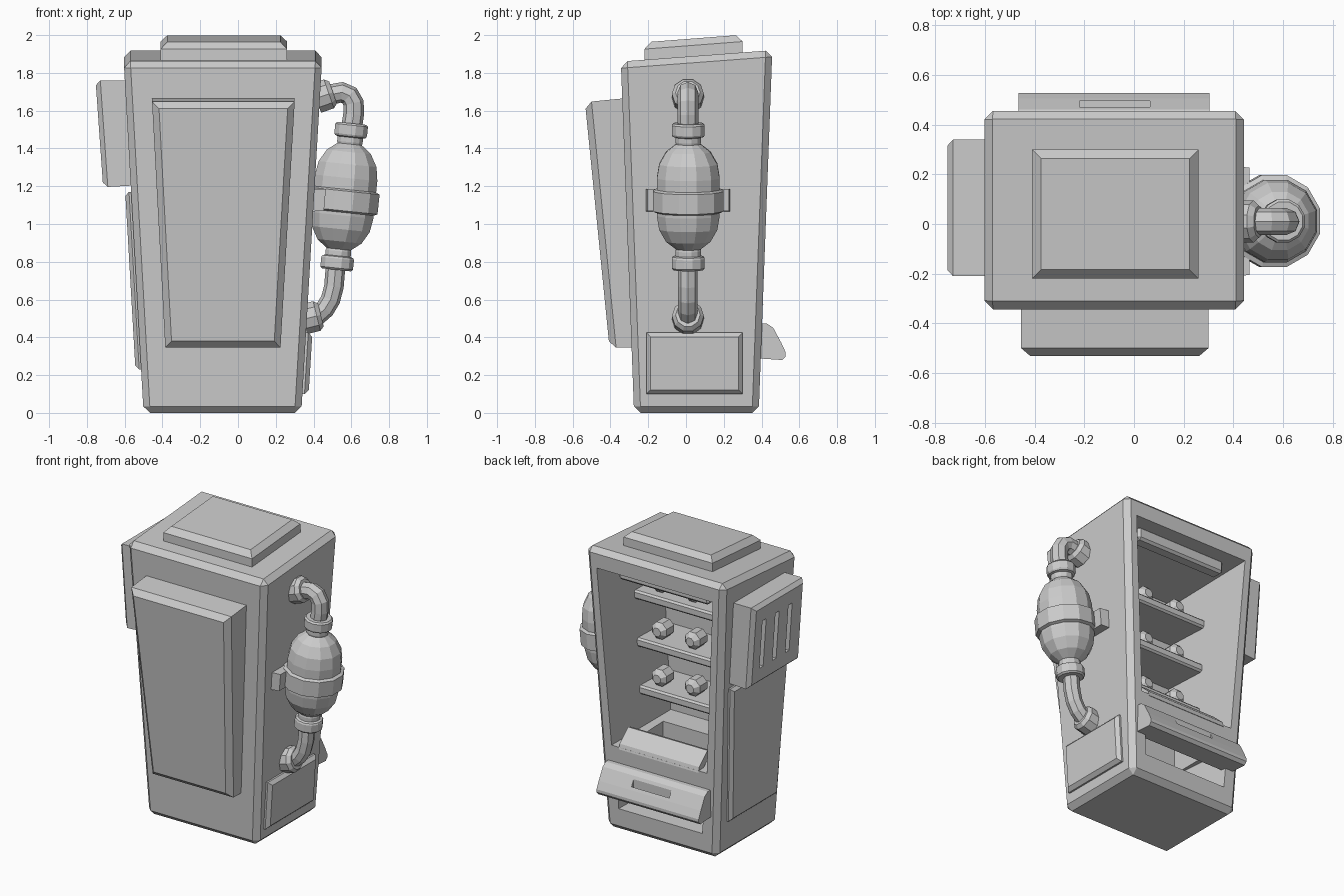
import bpy, bmesh, math
from mathutils import Vector, Matrix

if "Cube" in bpy.data.objects:
    bpy.data.objects.remove(bpy.data.objects["Cube"])


def finish(name, bm):
    bmesh.ops.recalc_face_normals(bm, faces=bm.faces[:])
    me = bpy.data.meshes.new(name)
    bm.to_mesh(me)
    bm.free()
    ob = bpy.data.objects.new(name, me)
    bpy.context.collection.objects.link(ob)
    return ob


def block(name, base, tip, bevel=0.0, tip_only=True):
    """Six-sided block from a base quad to a tip quad, chamfered at the tip or all over."""
    bm = bmesh.new()
    a = [bm.verts.new(p) for p in base]
    b = [bm.verts.new(p) for p in tip]
    bm.faces.new(a)
    top = bm.faces.new(b)
    for i in range(4):
        j = (i + 1) % 4
        bm.faces.new((a[i], a[j], b[j], b[i]))
    bmesh.ops.recalc_face_normals(bm, faces=bm.faces[:])
    if bevel:
        edges = top.edges[:] if tip_only else bm.edges[:]
        bmesh.ops.bevel(bm, geom=edges, offset=bevel, segments=1, affect='EDGES')
    return finish(name, bm)


def box(name, x0, x1, y0, y1, z0, z1, bevel=0.0):
    q = lambda z: [(x0, y0, z), (x1, y0, z), (x1, y1, z), (x0, y1, z)]
    return block(name, q(z0), q(z1), bevel, False)


def wall_x(x_low, x_high, z0, z1, low, high):
    """Quad on a leaning side wall: y ranges low at z0 and high at z1."""
    return [(x_low, low[0], z0), (x_low, low[1], z0), (x_high, high[1], z1), (x_high, high[0], z1)]


def wall_y(y_low, y_high, z0, z1, low, high):
    """Quad on a leaning front or back wall: x ranges low at z0 and high at z1."""
    return [(low[0], y_low, z0), (low[1], y_low, z0), (high[1], y_high, z1), (high[0], y_high, z1)]


def extrude_x(name, profile, x0, x1):
    bm = bmesh.new()
    a = [bm.verts.new((x0, y, z)) for y, z in profile]
    b = [bm.verts.new((x1, y, z)) for y, z in profile]
    bm.faces.new(a)
    bm.faces.new(b)
    n = len(a)
    for i in range(n):
        bm.faces.new((a[i], a[(i + 1) % n], b[(i + 1) % n], b[i]))
    return finish(name, bm)


def lathe(name, profile, origin, axis, sides=12):
    """Revolve (radius, height) points around an axis through origin."""
    bm = bmesh.new()
    rings = [[bm.verts.new((r * math.cos(2 * math.pi * (k + .5) / sides),
                            r * math.sin(2 * math.pi * (k + .5) / sides), h))
              for k in range(sides)] for r, h in profile]
    for p, q in zip(rings, rings[1:]):
        for k in range(sides):
            m = (k + 1) % sides
            bm.faces.new((p[k], p[m], q[m], q[k]))
    bm.faces.new(rings[0])
    bm.faces.new(rings[-1])
    rot = Vector((0, 0, 1)).rotation_difference(Vector(axis)).to_matrix().to_4x4()
    bm.transform(Matrix.Translation(origin) @ rot)
    return finish(name, bm)


def tube(name, pts, radius):
    cu = bpy.data.curves.new(name, 'CURVE')
    cu.dimensions = '3D'
    cu.bevel_depth, cu.bevel_resolution, cu.use_fill_caps = radius, 2, True
    sp = cu.splines.new('POLY')
    sp.points.add(len(pts) - 1)
    for p, (x, z) in zip(sp.points, pts):
        p.co = (x, 0.01, z, 1)
    sp.use_smooth = False
    ob = bpy.data.objects.new(name, cu)
    bpy.context.collection.objects.link(ob)


def cut(ob, cutter):
    m = ob.modifiers.new("cut", 'BOOLEAN')
    m.operation, m.solver, m.object = 'DIFFERENCE', 'EXACT', cutter
    bpy.context.view_layer.objects.active = ob
    bpy.ops.object.modifier_apply(modifier=m.name)
    bpy.data.objects.remove(cutter)


# Tapered cabinet with sloping top
body = block("cabinet",
             [(-.50, -.275, 0), (.335, -.275, 0), (.335, .385, 0), (-.50, .385, 0)],
             [(-.605, -.345, 1.86), (.445, -.345, 1.86), (.445, .457, 1.92), (-.605, .457, 1.92)],
             .035, False)
# Display cavity, dispensing bay and the chute between them
cut(body, block("display_cutter",
                wall_y(.50, .50, .58, 1.79, (-.445, .28), (-.52, .36)),
                wall_y(-.20, -.20, .60, 1.74, (-.42, .255), (-.48, .32))))
cut(body, block("bay_cutter",
                wall_y(.50, .50, .15, .42, (-.405, .24), (-.42, .255)),
                wall_y(-.05, -.05, .17, .42, (-.37, .21), (-.37, .21))))
cut(body, box("chute_cutter", -.36, .20, -.04, .25, .30, .75))

# Raised panels on the outside
block("roof_cap",
      [(-.41, -.22, 1.83), (.26, -.22, 1.83), (.26, .30, 1.88), (-.41, .30, 1.88)],
      [(-.41, -.22, 1.962), (.26, -.22, 1.962), (.26, .30, 2.002), (-.41, .30, 2.002)], .036)
block("front_panel",
      wall_y(-.26, -.30, .345, 1.668, (-.385, .225), (-.455, .30)),
      wall_y(-.405, -.535, .345, 1.645, (-.385, .225), (-.455, .30)), .035)
block("left_panel",
      wall_x(-.48, -.53, .23, 1.17, (-.22, .29), (-.26, .35)),
      wall_x(-.543, -.597, .23, 1.17, (-.22, .29), (-.26, .35)), .02)
block("right_panel",
      wall_x(.31, .33, .10, .425, (-.21, .30), (-.21, .30)),
      wall_x(.374, .394, .10, .425, (-.21, .30), (-.21, .30)), .022)

# Slotted vent box on the left
vent = block("vent_box",
             wall_x(-.53, -.56, 1.205, 1.76, (-.21, .34), (-.21, .34)),
             wall_x(-.714, -.754, 1.195, 1.76, (-.21, .34), (-.21, .34)), .025)
for y in (-.06, .08, .22):
    cut(vent, box("slot_cutter", -.80, -.67, y - .02, y + .02, 1.31, 1.64))

# Hood over the dispensing bay, with its slot
hood = extrude_x("bay_hood", [(.36, .475), (.43, .472), (.462, .45), (.505, .37), (.528, .32),
                              (.528, .30), (.51, .28), (.36, .29)], -.465, .305)
cut(hood, box("slot_cutter", -.22, .065, .472, .495, .36, .50))

# Inside: shelves, goods, lamp and sill flap
for i, z in enumerate((.84, 1.16, 1.48)):
    w = .025 * i
    box(f"shelf_{i}", -.455 - w, .295 + w, -.22, .10, z - .03, z + .03, .012)
    for k, x in enumerate((-.32, -.07, .18)):
        lathe(f"goods_{i}_{k}", [(.03, -.07), (.06, -.04), (.06, .04), (.03, .07)],
              (x, -.01, z + .085), (0, 1, 0), 8)
box("lamp_bar", -.42, .26, .27, .36, 1.70, 1.79, .015)
extrude_x("sill_flap", [(.41, .57), (.40, .605), (.31, .685), (.28, .675), (.30, .63), (.37, .57)],
          -.38, .22)

# Pressure tank leaning with the right wall
axis = Vector((.105, 0, 1)).normalized()
centre = Vector((.562, .012, 1.145))
dome = [(.172 * math.cos(math.radians(a)), .10 + .195 * math.sin(math.radians(a)))
        for a in (0, 22, 45, 67)]
half = dome + [(.07, .29), (.07, .315), (.085, .32), (.09, .33), (.09, .38), (.08, .39)]
lathe("tank", [(r, -h) for r, h in reversed(half)] + half, centre, axis)
lathe("tank_band", [(.17, -.065), (.192, -.055), (.192, .05), (.17, .06)],
      centre - .02 * axis, axis)
block("tank_bracket",
      wall_x(.36, .37, 1.065, 1.185, (-.215, .237), (-.215, .237)),
      wall_x(.455, .465, 1.07, 1.185, (-.205, .227), (-.205, .227)))

# Pipe elbows and wall flanges
tube("upper_pipe", [(.42, 1.66), (.49, 1.685), (.55, 1.697), (.59, 1.68), (.612, 1.64),
                    (.612, 1.58), (.60, 1.50)], .055)
tube("lower_pipe", [(.36, .49), (.42, .515), (.46, .55), (.49, .60), (.508, .67), (.517, .78)], .052)
for name, o, d in (("upper_flange", (.47, .01, 1.685), (1, 0, .35)),
                   ("lower_flange", (.405, .01, .51), (1, 0, .25))):
    lathe(name, [(.085, -.06), (.085, .012), (.065, .035)], o, Vector(d).normalized(), 10)
